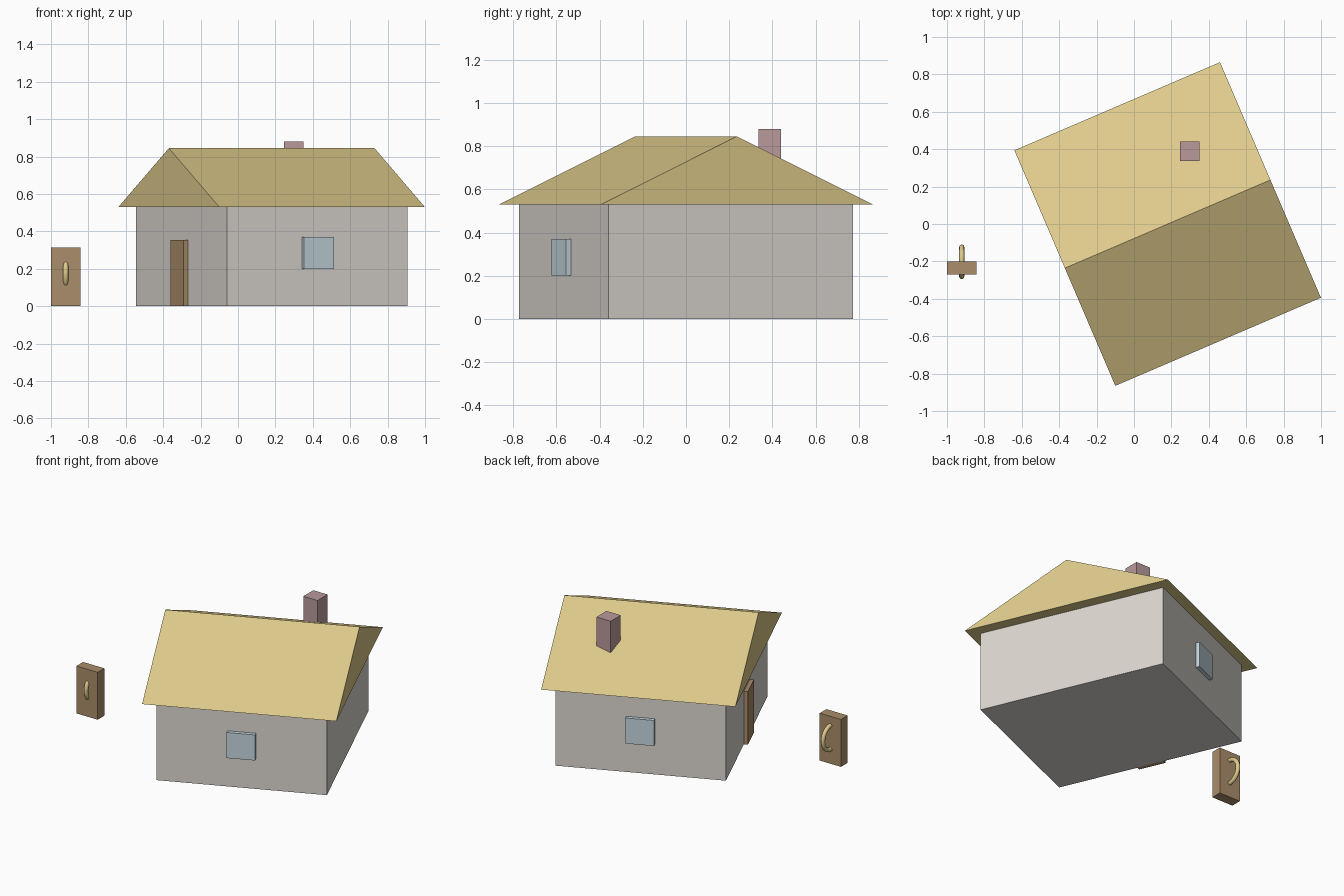
import bpy
from math import radians
from mathutils import Matrix

default = bpy.data.objects.get("Cube")
if default:
    bpy.data.objects.remove(default, do_unlink=True)


def material(name, r, g, b):
    """Flat material from 0-255 display values, stored as linear."""
    color = [((c / 255 + 0.055) / 1.055) ** 2.4 for c in (r, g, b)] + [1]
    mat = bpy.data.materials.new(name)
    mat.use_nodes = True
    mat.diffuse_color = color
    mat.node_tree.nodes["Principled BSDF"].inputs["Base Color"].default_value = color
    return mat


plaster = material("plaster", 220, 214, 208)
straw = material("straw", 222, 202, 139)
wood = material("wood", 170, 141, 106)
glass = material("glass", 195, 214, 223)
brick = material("brick", 186, 154, 154)

# The house is turned on its plot; its parts are placed in this frame
HOUSE = Matrix.Translation((0.18, 0, 0)) @ Matrix.Rotation(radians(23.2), 4, "Z")
WORLD = Matrix.Identity(4)


def add_mesh(name, verts, faces, mat, frame):
    mesh = bpy.data.meshes.new(name)
    mesh.from_pydata(verts, [], faces)
    mesh.materials.append(mat)
    obj = bpy.data.objects.new(name, mesh)
    obj.matrix_world = frame
    bpy.context.collection.objects.link(obj)
    return obj


def box(name, xs, ys, zs, mat, frame=WORLD):
    verts = [(x, y, z) for x in xs for y in ys for z in zs]
    faces = [(0, 1, 3, 2), (4, 6, 7, 5), (0, 4, 5, 1),
             (2, 3, 7, 6), (0, 2, 6, 4), (1, 5, 7, 3)]
    return add_mesh(name, verts, faces, mat, frame)


# Walls
half_length, half_width, eave = 0.525, 0.616, 0.53
box("walls", (-half_length, half_length), (-half_width, half_width),
    (0, eave + 0.003), plaster, HOUSE)

# Solid gable roof with overhang
rx, ry, ridge = 0.598, 0.685, 0.845
profile = [(-ry, eave), (ry, eave), (0, ridge)]
add_mesh("roof", [(x, y, z) for x in (-rx, rx) for y, z in profile],
         [(0, 2, 1), (3, 4, 5), (0, 1, 4, 3), (1, 2, 5, 4), (2, 0, 3, 5)],
         straw, HOUSE)

# One window in the middle of each long wall
for name, side in (("front_window", -1), ("back_window", 1)):
    ys = sorted((side * (half_width - 0.05), side * (half_width + 0.025)))
    box(name, (-0.088, 0.088), ys, (0.2, 0.37), glass, HOUSE)

# House door in the gable wall
box("house_door", (-half_length - 0.025, -half_length + 0.05),
    (-0.088, 0.088), (0.001, 0.353), wood, HOUSE)

# Chimney, square to the plot
box("chimney", (0.245, 0.35), (0.336, 0.441), (0.56, 0.88), brick)

# Loose door standing beside the house, with a ring handle through it
box("loose_door", (-1, -0.843), (-0.27, -0.2), (0, 0.315), wood)
bpy.ops.mesh.primitive_torus_add(
    major_radius=0.079, minor_radius=0.0135, major_segments=48, minor_segments=12,
    location=(-0.921, -0.2025, 0.175), rotation=(0, radians(90), 0))
handle = bpy.context.object
handle.name = "ring_handle"
handle.data.materials.append(straw)
bpy.ops.object.shade_smooth()
